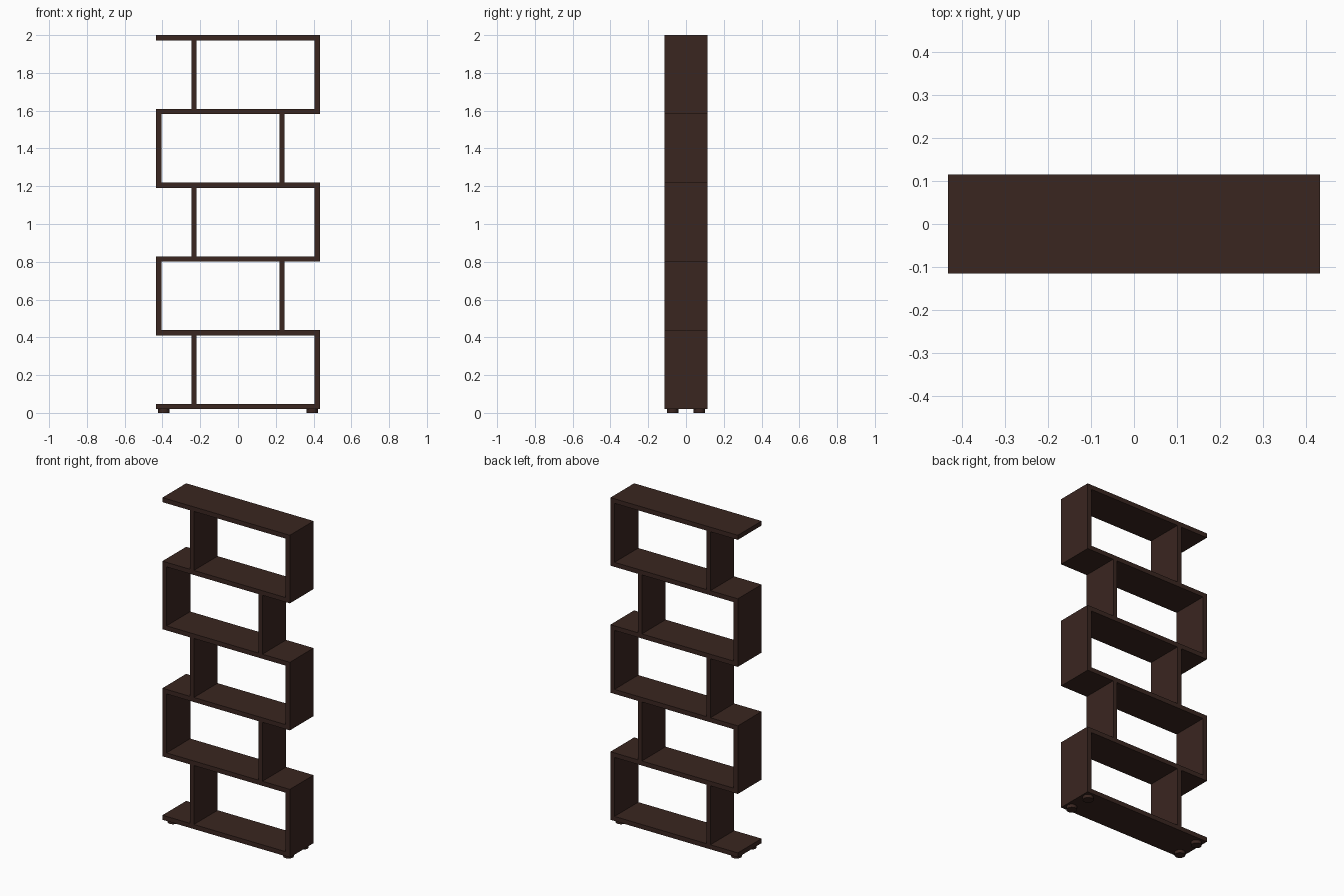
import bpy

if "Cube" in bpy.data.objects:
    bpy.data.objects.remove(bpy.data.objects["Cube"])

W, D, T = 0.433, 0.115, 0.028      # half width, half depth, board thickness
FOOT, PITCH = 0.02, 0.3904         # foot height, shelf spacing
DIV = 0.233                        # divider centre offset

wood = bpy.data.materials.new("dark_wood")
wood.diffuse_color = (0.042, 0.019, 0.0145, 1)
wood.use_nodes = True
wood.node_tree.nodes["Principled BSDF"].inputs["Base Color"].default_value = wood.diffuse_color


def board(name, x0, x1, z0, z1):
    """Full-depth board spanning the given x and z range."""
    bpy.ops.mesh.primitive_cube_add(size=1, location=((x0 + x1) / 2, 0, (z0 + z1) / 2))
    ob = bpy.context.object
    ob.name = name
    ob.scale = (x1 - x0, 2 * D, z1 - z0)
    bpy.ops.object.transform_apply(location=False, rotation=False, scale=True)
    ob.data.materials.append(wood)


# Shelves: the top and bottom run free on the left, the rest butt between side panels
for i in range(6):
    z = FOOT + i * PITCH
    left = -W if i in (0, 5) else -W + T
    board(f"shelf_{i + 1}", left, W - T, z, z + T)

# Each tier has one outer side panel and one inset divider, alternating sides
for i in range(5):
    s = 1 if i % 2 == 0 else -1
    z = FOOT + i * PITCH
    xs = sorted((s * W, s * (W - T)))
    board(f"side_panel_{i + 1}", xs[0], xs[1], z, z + PITCH + T)
    board(f"divider_{i + 1}", -s * DIV - T / 2, -s * DIV + T / 2, z + T, z + PITCH)

# Four small round feet
for sx in (-1, 1):
    for sy in (-1, 1):
        bpy.ops.mesh.primitive_cylinder_add(
            vertices=24, radius=0.03, depth=FOOT,
            location=(sx * 0.393, sy * 0.071, FOOT / 2))
        ob = bpy.context.object
        ob.name = f"foot_{'left' if sx < 0 else 'right'}_{'front' if sy < 0 else 'back'}"
        ob.data.materials.append(wood)
        bpy.ops.object.shade_smooth_by_angle()
